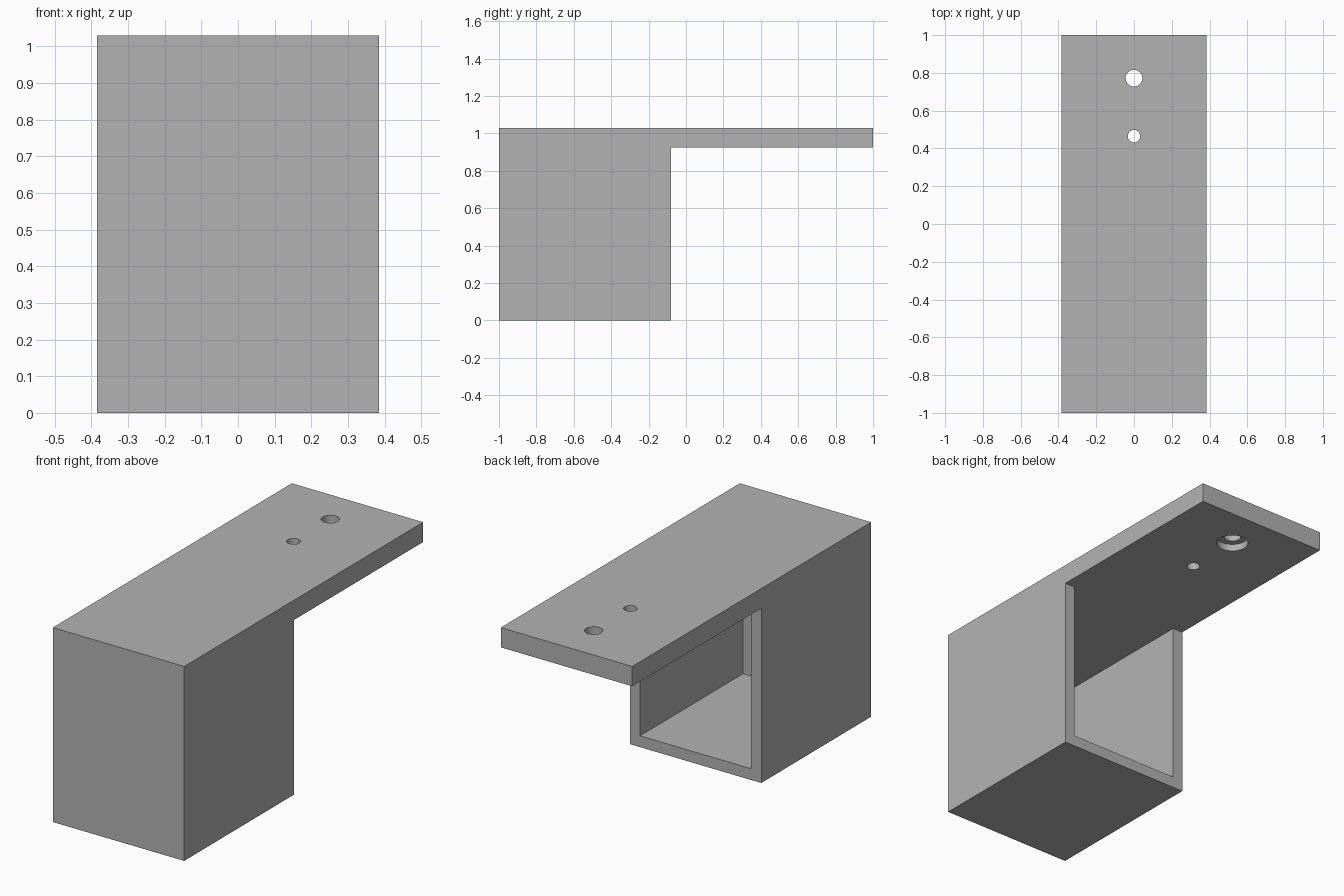
import bpy, bmesh
from mathutils import Matrix, Vector

if "Cube" in bpy.data.objects:
    bpy.data.objects.remove(bpy.data.objects["Cube"])

HALF_W, HEIGHT, UNDER = 0.385, 1.03, 0.925   # half width, top, plate underside
BOX_BACK, WALL = -0.08, 0.06                 # rear of housing, wall thickness

grey = bpy.data.materials.new("plain_grey")
grey.use_nodes = True
colour = (0.45, 0.45, 0.45, 1)
grey.diffuse_color = colour
grey.node_tree.nodes["Principled BSDF"].inputs["Base Color"].default_value = colour


def finish(name, bm):
    bmesh.ops.recalc_face_normals(bm, faces=bm.faces)
    mesh = bpy.data.meshes.new(name)
    bm.to_mesh(mesh)
    bm.free()
    mesh.materials.append(grey)
    obj = bpy.data.objects.new(name, mesh)
    bpy.context.collection.objects.link(obj)
    return obj


def box(name, low, high):
    low, high = Vector(low), Vector(high)
    bm = bmesh.new()
    bmesh.ops.create_cube(bm, size=1, matrix=Matrix.Translation((low + high) / 2)
                          @ Matrix.Diagonal((*(high - low), 1)))
    return finish(name, bm)


def cylinder(name, y, radius, z0, z1):
    bm = bmesh.new()
    bmesh.ops.create_cone(bm, cap_ends=True, segments=48, radius1=radius, radius2=radius,
                          depth=z1 - z0, matrix=Matrix.Translation((0, y, (z0 + z1) / 2)))
    return finish(name, bm)


# L-shaped body: side profile extruded across the width
bm = bmesh.new()
profile = [(-1, 0), (BOX_BACK, 0), (BOX_BACK, UNDER), (1, UNDER), (1, HEIGHT), (-1, HEIGHT)]
side = bm.faces.new([bm.verts.new((-HALF_W, y, z)) for y, z in profile])
extruded = bmesh.ops.extrude_face_region(bm, geom=[side])
bmesh.ops.translate(bm, vec=(2 * HALF_W, 0, 0),
                    verts=[v for v in extruded["geom"] if isinstance(v, bmesh.types.BMVert)])
body = finish("bracket_body", bm)

# Housing cavity open at the back, two screw holes, recess under the larger hole
cutters = [
    box("cavity_cutter", (WALL - HALF_W, WALL - 1, WALL), (HALF_W - WALL, BOX_BACK + 0.1, UNDER)),
    cylinder("small_hole_cutter", 0.465, 0.033, 0.8, 1.2),
    cylinder("large_hole_cutter", 0.772, 0.044, 0.8, 1.2),
    cylinder("recess_cutter", 0.772, 0.079, 0.8, UNDER + 0.038),
]
for cutter in cutters:
    mod = body.modifiers.new(cutter.name, "BOOLEAN")
    mod.operation, mod.solver, mod.object = "DIFFERENCE", "EXACT", cutter
    cutter.hide_render = True

# Apply the cuts, then drop the cutters
bpy.context.view_layer.objects.active = body
body.select_set(True)
for cutter in cutters:
    bpy.ops.object.modifier_apply(modifier=cutter.name)
    bpy.data.objects.remove(cutter)
bpy.ops.object.shade_smooth_by_angle()
